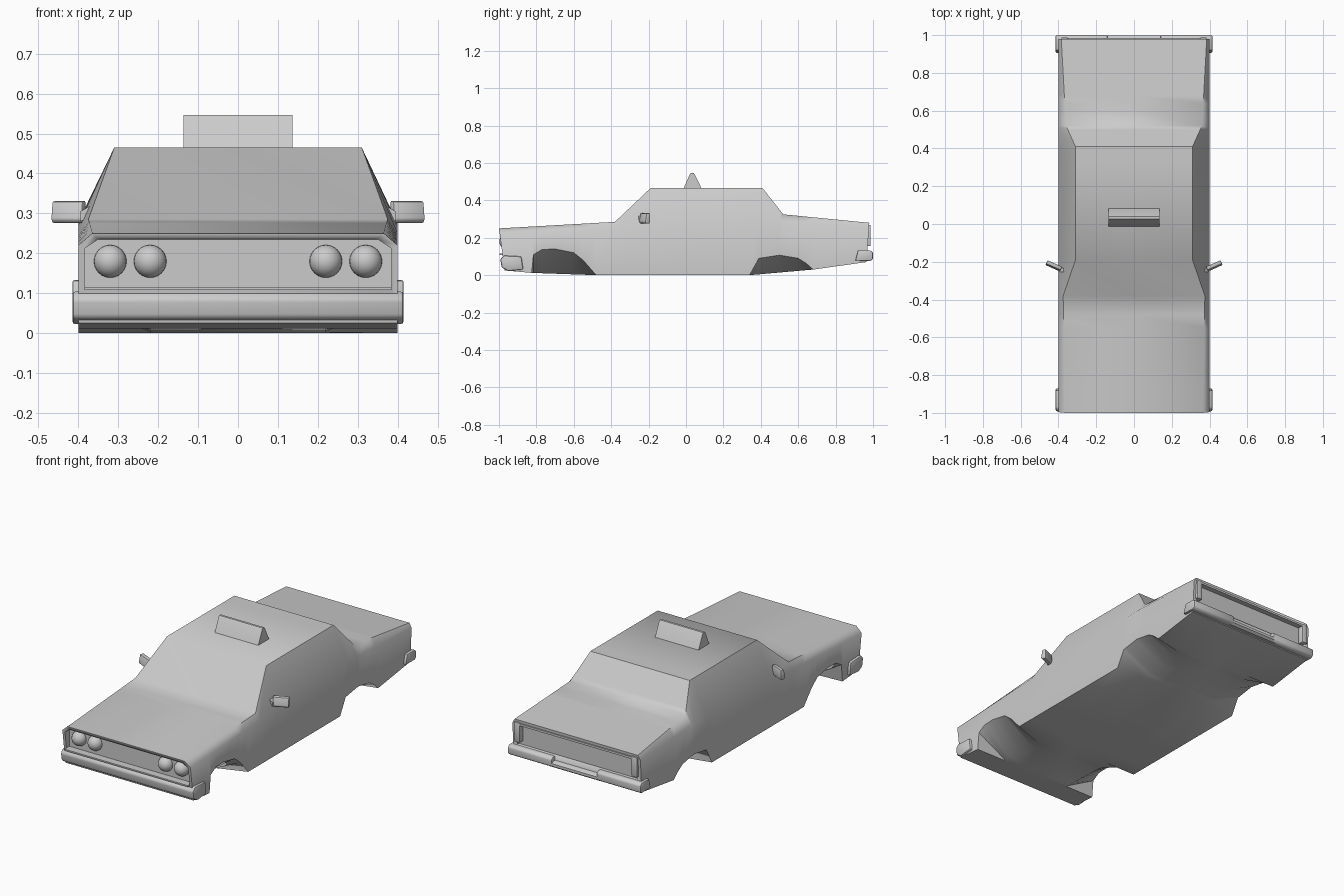
import bpy, bmesh, math
from mathutils import Matrix

if "Cube" in bpy.data.objects:
    bpy.data.objects.remove(bpy.data.objects["Cube"])


def finish(name, bm, angle=35):
    bmesh.ops.recalc_face_normals(bm, faces=bm.faces)
    me = bpy.data.meshes.new(name)
    bm.to_mesh(me)
    bm.free()
    ob = bpy.data.objects.new(name, me)
    bpy.context.collection.objects.link(ob)
    bpy.ops.object.select_all(action='DESELECT')
    ob.select_set(True)
    bpy.context.view_layer.objects.active = ob
    bpy.ops.object.shade_smooth_by_angle(angle=math.radians(angle))
    return ob


def prism(name, profile, a, b, axis='x', bevel=0.0, matrix=None):
    """Extrude a 2D profile (yz along x, or xz along y) from a to b."""
    bm = bmesh.new()
    put = (lambda p, t: (t, p[0], p[1])) if axis == 'x' else (lambda p, t: (p[0], t, p[1]))
    rings = [[bm.verts.new(put(p, t)) for p in profile] for t in (a, b)]
    n = len(profile)
    for i in range(n):
        j = (i + 1) % n
        bm.faces.new((rings[0][i], rings[0][j], rings[1][j], rings[1][i]))
    bm.faces.new(rings[0])
    bm.faces.new(rings[1])
    bmesh.ops.recalc_face_normals(bm, faces=bm.faces)
    if bevel:
        bmesh.ops.bevel(bm, geom=bm.edges[:], offset=bevel, segments=2, profile=0.5, affect='EDGES')
    if matrix:
        bm.transform(matrix)
    return finish(name, bm)


def rect(x0, x1, z0, z1):
    return [(x0, z0), (x1, z0), (x1, z1), (x0, z1)]


def sample(curve, y):
    for (y0, v0), (y1, v1) in zip(curve, curve[1:]):
        if y <= y1:
            return v0 + (v1 - v0) * max(0, y - y0) / (y1 - y0)
    return curve[-1][1]


def cut(target, cutter):
    mod = target.modifiers.new("recess", 'BOOLEAN')
    mod.operation = 'DIFFERENCE'
    mod.solver = 'EXACT'
    mod.object = cutter
    cutter.hide_render = True
    bpy.ops.object.select_all(action='DESELECT')
    target.select_set(True)
    bpy.context.view_layer.objects.active = target
    # keep the recess above any smoothing modifier, then bake it
    bpy.ops.object.modifier_move_to_index(modifier="recess", index=0)
    bpy.ops.object.modifier_apply(modifier="recess")
    bpy.data.objects.remove(cutter)


# Body: side-view curves (y, value)
top_z = [(-1, .25), (-.38, .285), (-.19, .465), (.41, .465), (.52, .325), (.98, .28)]
top_x = [(-1, .365), (-.38, .375), (-.19, .31), (.41, .31), (.52, .36), (.98, .385)]
belt_z = [(-1, .22), (-.38, .25), (-.19, .27), (.41, .275), (.52, .28), (.98, .255)]
floor_z = [(-1, .025), (-.82, .012), (-.48, 0), (.34, 0), (.68, .03), (.98, .07)]
sill_z = [(-1, .025), (-.825, .012), (-.815, .11), (-.77, .137), (-.70, .14), (-.60, .12),
          (-.55, .08), (-.48, 0), (.34, 0), (.39, .09), (.50, .107), (.60, .09),
          (.64, .065), (.68, .03), (.98, .07)]

stations = sorted({y for c in (top_z, sill_z) for y, _ in c})
bm = bmesh.new()
rings = []
for y in stations:
    zt, xt, zb = sample(top_z, y), sample(top_x, y), sample(belt_z, y)
    zf, zs = sample(floor_z, y), sample(sill_z, y)
    half = [(.22, zf), (.40, zs), (.40, zb), (xt, zt)]
    ring = [(0, zf)] + half + [(0, zt)] + [(-x, z) for x, z in reversed(half)]
    lean = {-1: .03, .98: -.015}.get(y, 0)
    rings.append([bm.verts.new((x, y + lean * (zt - z) / .22, z)) for x, z in ring])
for r0, r1 in zip(rings, rings[1:]):
    for i in range(len(r0)):
        j = (i + 1) % len(r0)
        bm.faces.new((r0[i], r0[j], r1[j], r1[i]))
bm.faces.new(rings[0])
bm.faces.new(rings[-1])
body = finish("body", bm, 50)

# Recesses for the grille and the tail panel
grille = [(-.385, .115), (.385, .115), (.385, .212), (.35, .235), (-.35, .235), (-.385, .212)]
cut(body, prism("grille_cutter", grille, -1.1, -.955, 'y'))
cut(body, prism("tail_cutter", rect(-.375, .375, .135, .262), .955, 1.1, 'y'))

# Grille trim frame bars
for name, z in (("grille_trim_lower", .112), ("grille_trim_upper", .238)):
    w = .385 if z < .2 else .35
    prism(name, rect(-w, w, z - .004, z + .004), -.998, -.95, 'y')

# Bumpers
prism("front_bumper", [(-.993, .085), (-.975, .105), (-.88, .10), (-.87, .03), (-.95, .022), (-.985, .04)],
      -.415, .415, bevel=.008)
rear = [(.905, .078), (.92, .133), (.985, .133), (1.0, .122), (1.0, .085), (.985, .075)]
dip = [(.92, .078), (.92, .108), (.985, .108), (.998, .10), (.998, .085), (.985, .075)]
prism("rear_bumper_middle", dip, -.16, .16)

# Paired parts
for s, side in ((-1, "left"), (1, "right")):
    prism("rear_bumper_" + side, rear, s * .14, s * .415, bevel=.006)
    prism("tail_light_" + side, rect(s * .35, s * .385, .155, .268), .95, .987, 'y', bevel=.004)
    for k, x in enumerate((.22, .32)):
        bm = bmesh.new()
        bmesh.ops.create_uvsphere(bm, u_segments=24, v_segments=12, radius=.041,
                                  matrix=Matrix.Translation((s * x, -.957, .18)))
        finish(f"headlight_{side}_{k + 1}", bm, 60)
    turn = (Matrix.Translation((s * .425, -.222, 0)) @ Matrix.Rotation(s * math.radians(24), 4, 'Z'))
    prism("mirror_" + side, [(-.014, .285), (-.006, .33), (.014, .332), (.014, .276), (-.006, .276)],
          -.042, .042, bevel=.004, matrix=turn)
    arm = [(s * .345, .30), (s * .395, .28), (s * .395, .305), (s * .36, .325)]
    prism("mirror_arm_" + side, arm, -.255, -.232, 'y')

# Tail trim strip
prism("tail_trim", rect(-.35, .35, .252, .264), .95, .985, 'y')

# Roof sign
prism("roof_sign", [(-.015, .46), (.085, .46), (.047, .538), (.04, .547), (.027, .547), (.02, .538)], -.136, .136)
